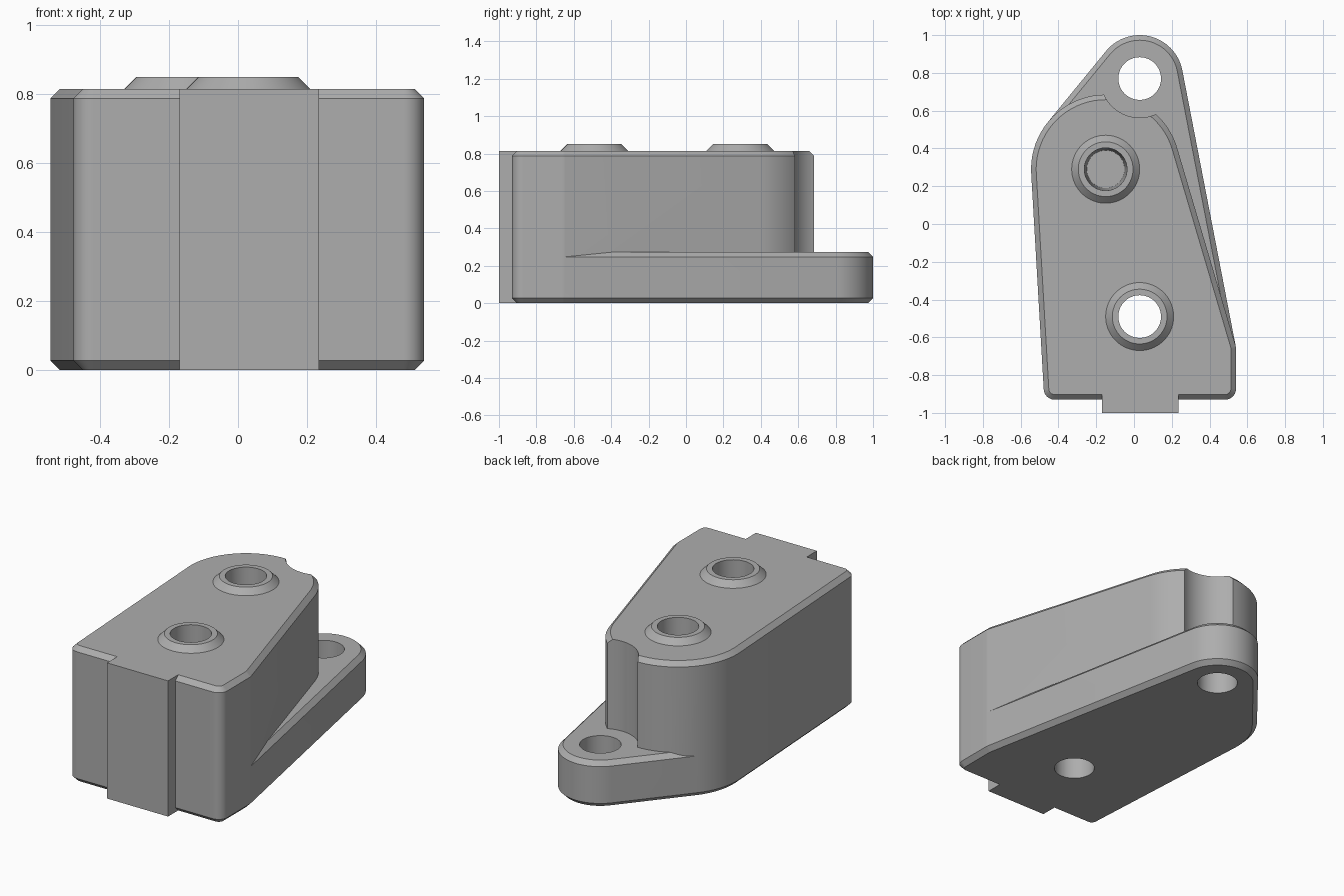
import bpy, bmesh, math
from mathutils import Vector
from mathutils.geometry import convex_hull_2d

if "Cube" in bpy.data.objects:
    bpy.data.objects.remove(bpy.data.objects["Cube"])

SEG = 72
TOP, PLATE_TOP, CH = 0.815, 0.275, 0.027
LUG, REAR_BOSS, FRONT_BOSS = (0.03, 0.77), (-0.15, 0.29), (0.03, -0.49)

grey = bpy.data.materials.new("mid grey")
grey.diffuse_color = (0.42, 0.42, 0.42, 1)
grey.use_nodes = True
grey.node_tree.nodes["Principled BSDF"].inputs["Base Color"].default_value = grey.diffuse_color


def loft(name, rings):
    """Closed solid through stacked rings of equal point count."""
    bm = bmesh.new()
    loops = [[bm.verts.new(p) for p in ring] for ring in rings]
    for a, b in zip(loops, loops[1:]):
        for i in range(len(a)):
            j = (i + 1) % len(a)
            bm.faces.new((a[i], a[j], b[j], b[i]))
    bm.faces.new(loops[0][::-1])
    bm.faces.new(loops[-1])
    bmesh.ops.recalc_face_normals(bm, faces=bm.faces)
    me = bpy.data.meshes.new(name)
    bm.to_mesh(me)
    bm.free()
    me.materials.append(grey)
    ob = bpy.data.objects.new(name, me)
    bpy.context.collection.objects.link(ob)
    return ob


def rounded_slab(name, circles, height):
    """Hull around circles (x, y, radius), chamfered at top and bottom."""
    spots = [(Vector((x, y)), r, Vector((math.cos(a), math.sin(a))))
             for x, y, r in circles
             for a in (2 * math.pi * i / SEG for i in range(SEG))]
    order = convex_hull_2d([c + d * r for c, r, d in spots])

    def ring(inset, z):
        return [(*(spots[i][0] + spots[i][2] * (spots[i][1] - inset)), z) for i in order]
    return loft(name, [ring(CH, 0), ring(0, CH), ring(0, height - CH), ring(CH, height)])


def cone(name, centre, profile):
    """Round solid from (radius, z) pairs."""
    return loft(name, [[(centre[0] + r * math.cos(2 * math.pi * i / SEG),
                         centre[1] + r * math.sin(2 * math.pi * i / SEG), z)
                        for i in range(SEG)] for r, z in profile])


def combine(target, tool, operation):
    mod = target.modifiers.new(tool.name, 'BOOLEAN')
    mod.operation, mod.object, mod.solver = operation, tool, 'EXACT'
    bpy.context.view_layer.objects.active = target
    bpy.ops.object.modifier_apply(modifier=mod.name)
    bpy.data.objects.remove(tool)


# Tall body with a scooped clearance behind, beside the lug
corners = [(-0.42, -0.872, 0.058), (0.482, -0.872, 0.058), (0.482, -0.66, 0.058)]
shoulder = (*REAR_BOSS, 0.395)
body = rounded_slab("housing", corners + [shoulder], TOP)
combine(body, cone("clearance", LUG, [(0.207, 0.1), (0.207, 1)]), 'DIFFERENCE')

# Low mounting plate reaching back to the lug
plate = rounded_slab("mounting_plate", corners + [shoulder, (*LUG, 0.23)], PLATE_TOP)
combine(body, plate, 'UNION')

# Square key on the front face
key = loft("front_key", [[(-0.17, -1, z), (0.235, -1, z), (0.235, -0.9, z), (-0.17, -0.9, z)]
                         for z in (0, TOP)])
combine(body, key, 'UNION')

# Raised conical bosses on top
for spot in (REAR_BOSS, FRONT_BOSS):
    combine(body, cone("boss", spot, [(0.18, 0.75), (0.18, TOP), (0.145, 0.85)]), 'UNION')

# Through holes, then the tapered blind hole
for spot in (LUG, FRONT_BOSS):
    combine(body, cone("through_hole", spot, [(0.113, -0.1), (0.113, 1)]), 'DIFFERENCE')
combine(body, cone("blind_hole", REAR_BOSS, [(0.1, 0.3), (0.113, 0.85), (0.113, 1)]), 'DIFFERENCE')

bpy.ops.object.select_all(action='DESELECT')
body.select_set(True)
bpy.context.view_layer.objects.active = body
bpy.ops.object.shade_smooth_by_angle(angle=math.radians(25))
